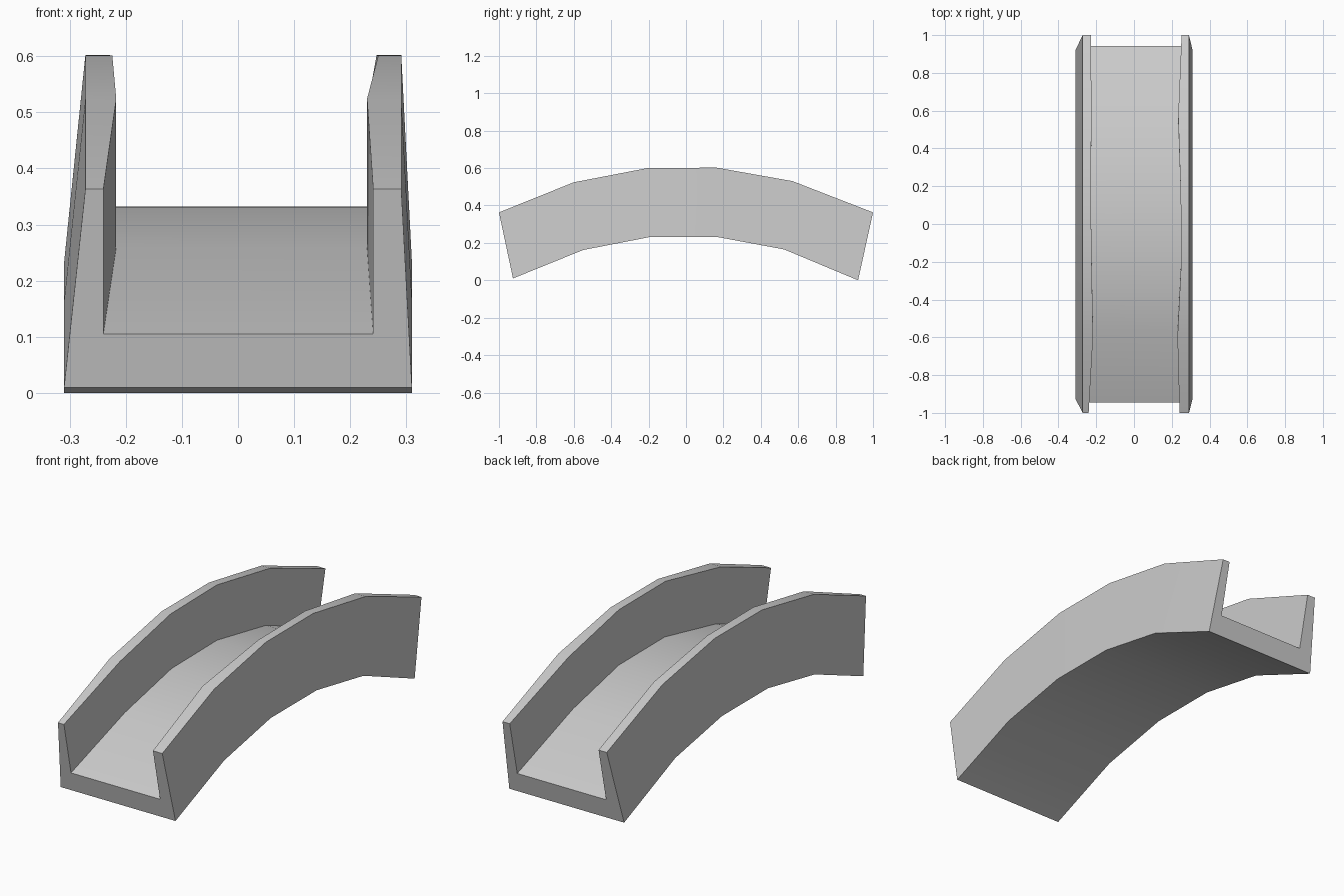
import bpy
import bmesh
import math

cube = bpy.data.objects.get("Cube")
if cube:
    bpy.data.objects.remove(cube, do_unlink=True)

grey = bpy.data.materials.new("stone grey")
grey.use_nodes = True
colour = (0.6, 0.6, 0.6, 1)
grey.diffuse_color = colour
grey.node_tree.nodes["Principled BSDF"].inputs["Base Color"].default_value = colour

# Stations along the arch: bottom (y, z), top (y, z), inner left and right wall x
stations = [
    ((-0.925, 0.01), (-1.0, 0.363), -0.24, 0.241),
    ((-0.55, 0.162), (-0.6, 0.524), -0.217, 0.23),
    ((-0.19, 0.232), (-0.2, 0.601), -0.224, 0.25),
    ((0.165, 0.232), (0.165, 0.602), -0.229, 0.247),
    ((0.525, 0.165), (0.57, 0.53), -0.225, 0.234),
    ((0.92, 0.0), (1.0, 0.363), -0.228, 0.252),
]
BASE_X, TOP_LEFT, TOP_RIGHT, FLOOR = 0.31, -0.272, 0.291, 0.27


def section(bottom, top, left, right):
    """U-shaped cross-section leaning from the bottom point to the top point."""
    def at(x, t):
        return (x, bottom[0] + (top[0] - bottom[0]) * t,
                bottom[1] + (top[1] - bottom[1]) * t)
    return [at(-BASE_X, 0), at(BASE_X, 0), at(TOP_RIGHT, 1), at(right, 1),
            at(right, FLOOR), at(left, FLOOR), at(left, 1), at(TOP_LEFT, 1)]


# Arched channel: bridge the sections and close both ends
bm = bmesh.new()
rings = [[bm.verts.new(p) for p in section(*s)] for s in stations]
for a, b in zip(rings, rings[1:]):
    for i in range(len(a)):
        j = (i + 1) % len(a)
        bm.faces.new((a[i], a[j], b[j], b[i]))
for r in (rings[0], rings[-1]):
    for ids in ((0, 1, 4, 5), (1, 2, 3, 4), (0, 5, 6, 7)):
        bm.faces.new([r[i] for i in ids])
bmesh.ops.recalc_face_normals(bm, faces=bm.faces)

mesh = bpy.data.meshes.new("arched_channel")
bm.to_mesh(mesh)
bm.free()
mesh.materials.append(grey)
channel = bpy.data.objects.new("arched_channel", mesh)
bpy.context.collection.objects.link(channel)

# Smooth along the arch, crisp at the corners
bpy.context.view_layer.objects.active = channel
channel.select_set(True)
bpy.ops.object.shade_smooth_by_angle(angle=math.radians(30))
